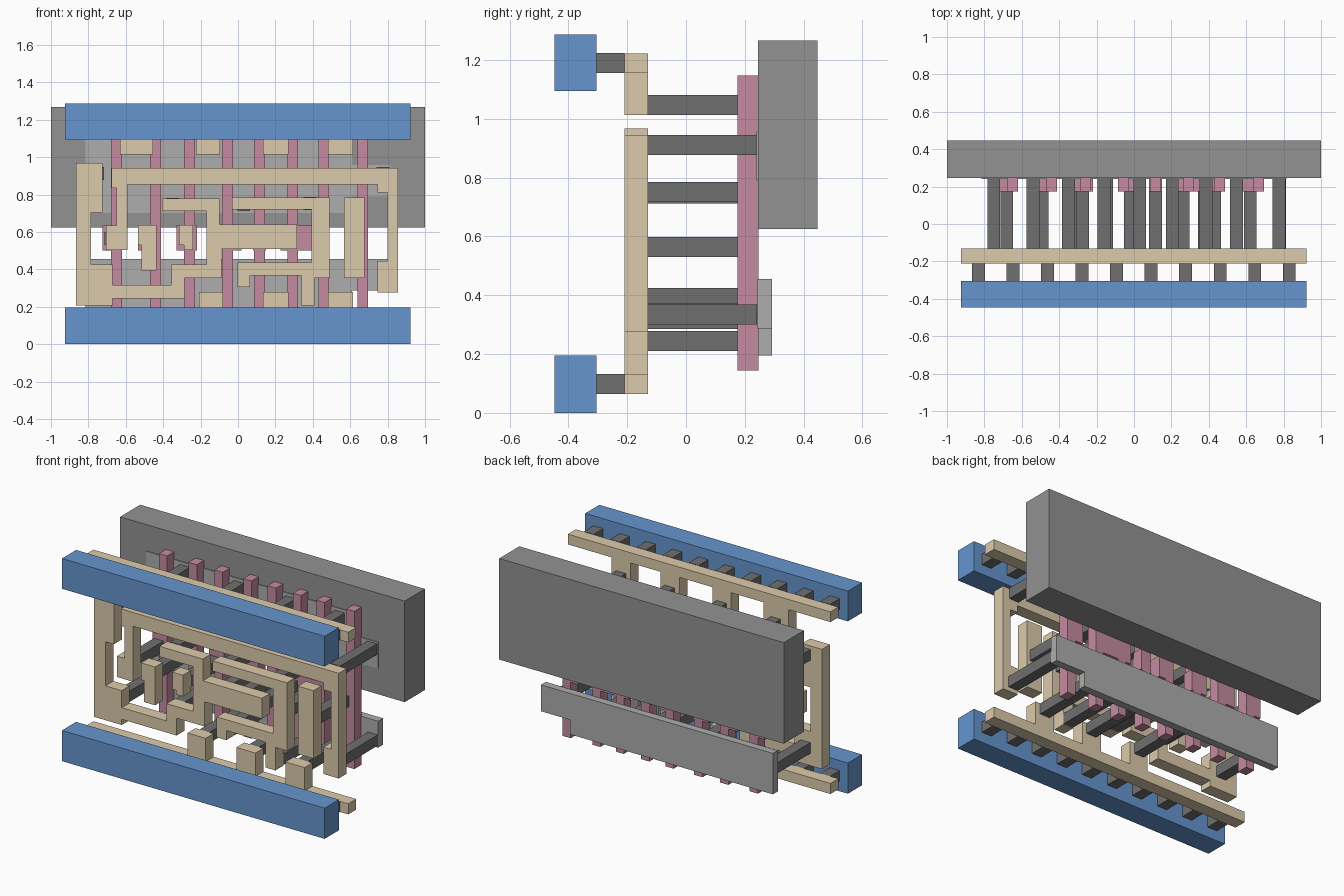
import bpy, bmesh


def material(name, rgb):
    m = bpy.data.materials.new(name)
    m.diffuse_color = (*rgb, 1)
    return m


BLUE = material("rail_blue", (0.13, 0.30, 0.62))
TAN = material("interconnect_tan", (0.72, 0.60, 0.41))
PINK = material("gate_pink", (0.56, 0.26, 0.35))
DARK = material("contact_grey", (0.16, 0.16, 0.16))
LIGHT = material("diffusion_grey", (0.42, 0.42, 0.42))
GREY = material("well_grey", (0.29, 0.29, 0.29))


def prism(name, pts, y0, y1, mat):
    """Extrude an (x, z) outline from y0 to y1."""
    bm = bmesh.new()
    face = bm.faces.new([bm.verts.new((x, y0, z)) for x, z in pts])
    res = bmesh.ops.extrude_face_region(bm, geom=[face])
    verts = [v for v in res["geom"] if isinstance(v, bmesh.types.BMVert)]
    bmesh.ops.translate(bm, verts=verts, vec=(0, y1 - y0, 0))
    bmesh.ops.recalc_face_normals(bm, faces=bm.faces)
    me = bpy.data.meshes.new(name)
    bm.to_mesh(me)
    bm.free()
    me.materials.append(mat)
    ob = bpy.data.objects.new(name, me)
    bpy.context.collection.objects.link(ob)
    return ob


def rect(x0, x1, z0, z1):
    return [(x0, z0), (x1, z0), (x1, z1), (x0, z1)]


L, R = -0.924, 0.922      # cell ends
LI = (-0.21, -0.13)       # interconnect layer depth
C = 0.034                 # contact half width

# Well block at the back
prism("well", rect(-1, 1, 0.625, 1.267), 0.245, 0.447, GREY)

# Stepped diffusion strips
prism("upper_diffusion", [(-0.815, 0.7), (0.61, 0.7), (0.61, 0.79), (0.815, 0.79),
      (0.815, 0.957), (0.61, 0.957), (0.61, 1.1), (-0.815, 1.1)], 0.24, 0.292, LIGHT)
prism("lower_diffusion", [(-0.815, 0.195), (0.61, 0.195), (0.61, 0.287), (0.815, 0.287),
      (0.815, 0.455), (-0.815, 0.455)], 0.243, 0.292, LIGHT)

# Gate bars: left edge, right edge, pad left, pad right
gates = [(-0.678, -0.62, -0.725, -0.62), (-0.47, -0.412, -0.535, -0.412),
         (-0.288, -0.23, -0.328, -0.22), (-0.085, -0.027, -0.085, 0.02),
         (0.085, 0.145, 0.08, 0.15), (0.265, 0.32, 0.228, 0.39),
         (0.43, 0.486, 0.39, 0.486), (0.638, 0.695, 0.583, 0.695)]
for i, (a, b, pa, pb) in enumerate(gates):
    pts = [(a, 0.145), (b, 0.145), (b, 0.5), (pb, 0.5), (pb, 0.635), (b, 0.635),
           (b, 1.147), (a, 1.147), (a, 0.635), (pa, 0.635), (pa, 0.5), (a, 0.5)]
    pts = [p for k, p in enumerate(pts) if p != pts[k - 1]]
    # drop collinear pad corners where the pad is flush with the bar
    pts = [p for k, p in enumerate(pts)
           if not pts[k - 1][0] == p[0] == pts[(k + 1) % len(pts)][0]]
    prism(f"gate_{i}", pts, 0.175, 0.246, PINK)

# Interconnect shapes
prism("left_interconnect", [
    (-0.865, 0.968), (-0.725, 0.968), (-0.725, 0.705), (-0.785, 0.705), (-0.785, 0.425),
    (-0.67, 0.425), (-0.67, 0.317), (-0.355, 0.317), (-0.355, 0.427), (-0.168, 0.427),
    (-0.168, 0.712), (-0.405, 0.712), (-0.405, 0.778), (-0.1, 0.778), (-0.1, 0.64),
    (0.315, 0.64), (0.315, 0.51), (-0.087, 0.51), (-0.087, 0.353), (-0.285, 0.353),
    (-0.285, 0.243), (-0.67, 0.243), (-0.67, 0.207), (-0.865, 0.207)], *LI, TAN)
prism("arch_interconnect", [
    (-0.675, 0.943), (0.855, 0.943), (0.855, 0.275), (0.747, 0.275), (0.747, 0.445),
    (0.8, 0.445), (0.8, 0.81), (0.747, 0.81), (0.747, 0.855), (-0.592, 0.855),
    (-0.592, 0.503), (-0.705, 0.503), (-0.705, 0.635), (-0.65, 0.635), (-0.65, 0.835),
    (-0.675, 0.835)], *LI, TAN)
prism("right_interconnect", [
    (-0.032, 0.785), (0.49, 0.785), (0.49, 0.353), (0.41, 0.353), (0.41, 0.207),
    (0.34, 0.207), (0.34, 0.368), (0.065, 0.368), (0.065, 0.307), (-0.003, 0.307),
    (-0.003, 0.437), (0.392, 0.437), (0.392, 0.72), (-0.032, 0.72)], *LI, TAN)
prism("pin_left", [(-0.515, 0.395), (-0.435, 0.395), (-0.435, 0.638), (-0.535, 0.638),
                   (-0.535, 0.53), (-0.515, 0.53)], *LI, TAN)
prism("pin_middle", [(-0.29, 0.503), (-0.24, 0.503), (-0.24, 0.638), (-0.315, 0.638),
                     (-0.315, 0.53), (-0.29, 0.53)], *LI, TAN)
prism("pin_right", rect(0.568, 0.677, 0.353, 0.785), *LI, TAN)

# Supply strips with comb-like taps
low = [(L, 0.065), (R, 0.065), (R, 0.132)]
for a, b in [(0.48, 0.615), (0.135, 0.27), (-0.208, -0.08)]:
    low += [(b, 0.132), (b, 0.28), (a, 0.28), (a, 0.132)]
prism("lower_strip", low + [(L, 0.132)], *LI, TAN)
top = [(L, 1.222), (R, 1.222), (R, 1.157)]
for a, b in [(0.48, 0.615), (0.135, 0.27), (-0.225, -0.095), (-0.63, -0.455)]:
    top += [(b, 1.157), (b, 1.013), (a, 1.013), (a, 1.157)]
prism("upper_strip", top + [(L, 1.157)], *LI, TAN)

# Front power rails and their short posts
for label, z0, z1, zc in (("lower", 0, 0.195, 0.098), ("upper", 1.095, 1.287, 1.19)):
    prism(f"{label}_rail", rect(L, R, z0, z1), -0.447, -0.305, BLUE)
    for i in range(10):
        x = L + 0.0923 + 0.1846 * i
        prism(f"{label}_post_{i}", rect(x - C, x + C, zc - C, zc + C), -0.306, -0.209, DARK)

# Long contacts to the diffusion strips, then to the gate pads
diffusion = [(-0.75, 0.912), (0.775, 0.912), (-0.35, 0.747), (0.03, 0.747), (0.385, 0.752),
             (-0.54, 1.047), (-0.16, 1.047), (0.205, 1.047), (0.548, 1.047),
             (-0.75, 0.32), (0.78, 0.335), (-0.32, 0.39), (0.03, 0.34), (0.375, 0.245),
             (-0.145, 0.245), (0.205, 0.245), (0.548, 0.245)]
for i, (x, z) in enumerate(diffusion):
    prism(f"diffusion_contact_{i}", rect(x - C, x + C, z - C, z + C), -0.131, 0.241, DARK)
for i, x in enumerate((-0.68, -0.49, -0.275, -0.02, 0.115, 0.262, 0.43, 0.622)):
    prism(f"gate_contact_{i}", rect(x - C, x + C, 0.531, 0.599), -0.131, 0.176, DARK)
